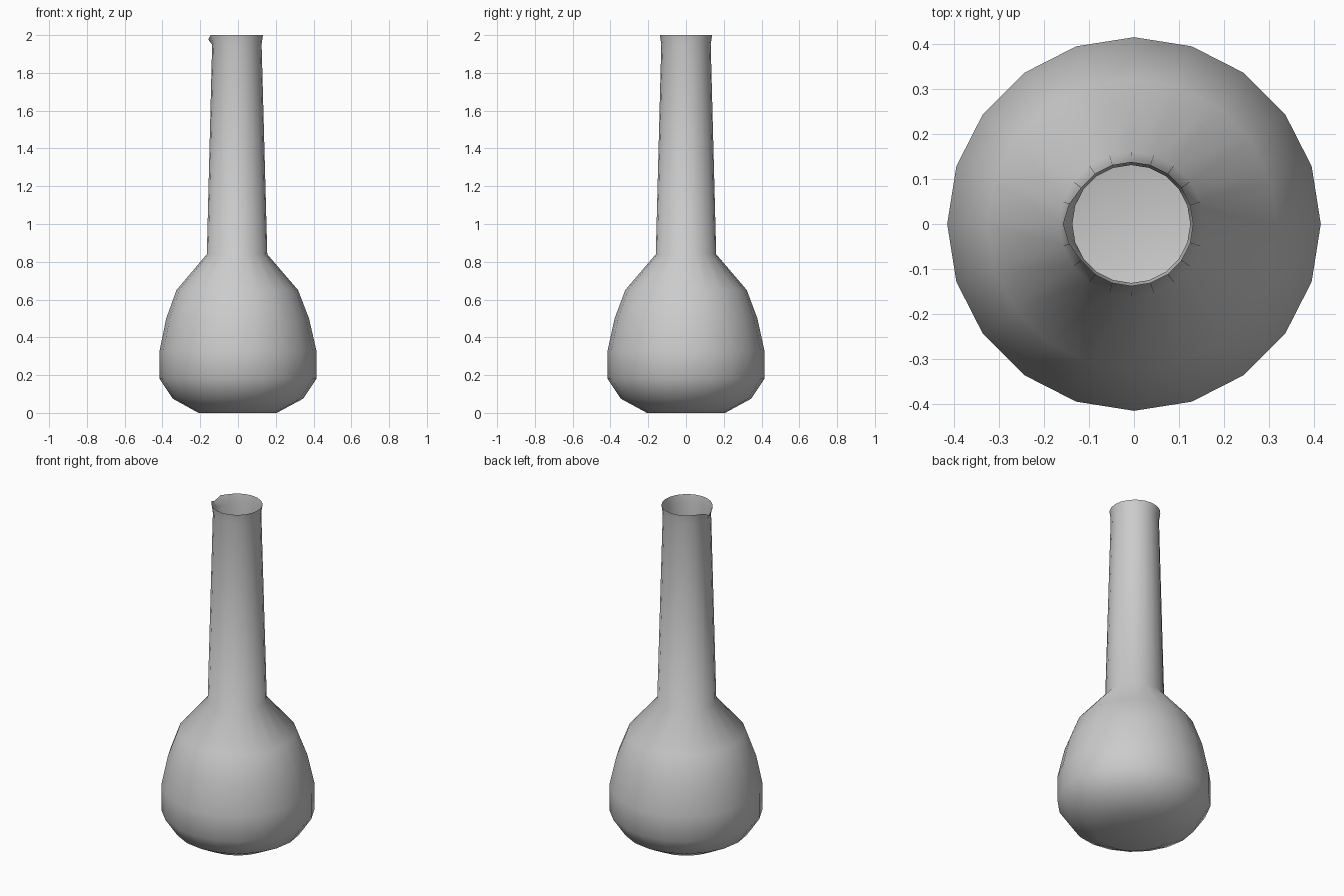
import bpy, bmesh, math

if "Cube" in bpy.data.objects:
    bpy.data.objects.remove(bpy.data.objects["Cube"])

SIDES = 20
# (radius, height, x offset) from the base up to the rim
PROFILE = [(0.207, 0.0, -0.002), (0.345, 0.075, 0), (0.415, 0.18, 0), (0.415, 0.33, 0),
           (0.378, 0.5, -0.002), (0.322, 0.65, -0.004), (0.16, 0.84, -0.005),
           (0.131, 1.95, -0.006), (0.138, 2.0, -0.006)]

bm = bmesh.new()
rings = []
for r, z, dx in PROFILE:
    rings.append([bm.verts.new((dx + r * math.cos(2 * math.pi * i / SIDES),
                                r * math.sin(2 * math.pi * i / SIDES), z))
                  for i in range(SIDES)])

# Bulb and neck walls
for low, high in zip(rings, rings[1:]):
    for i in range(SIDES):
        j = (i + 1) % SIDES
        bm.faces.new((low[i], low[j], high[j], high[i]))

# Flat base
bm.faces.new(rings[0][::-1])

# Pouring lip, pulled out and down on the left of the open rim
lip = SIDES // 2
rings[-1][lip].co = (-0.158, 0, 1.977)
for i in (lip - 1, lip + 1):
    rings[-1][i].co.x -= 0.008

mesh = bpy.data.meshes.new("flask")
bm.to_mesh(mesh)
bm.free()
for p in mesh.polygons:
    p.use_smooth = True
flask = bpy.data.objects.new("flask", mesh)
bpy.context.collection.objects.link(flask)
